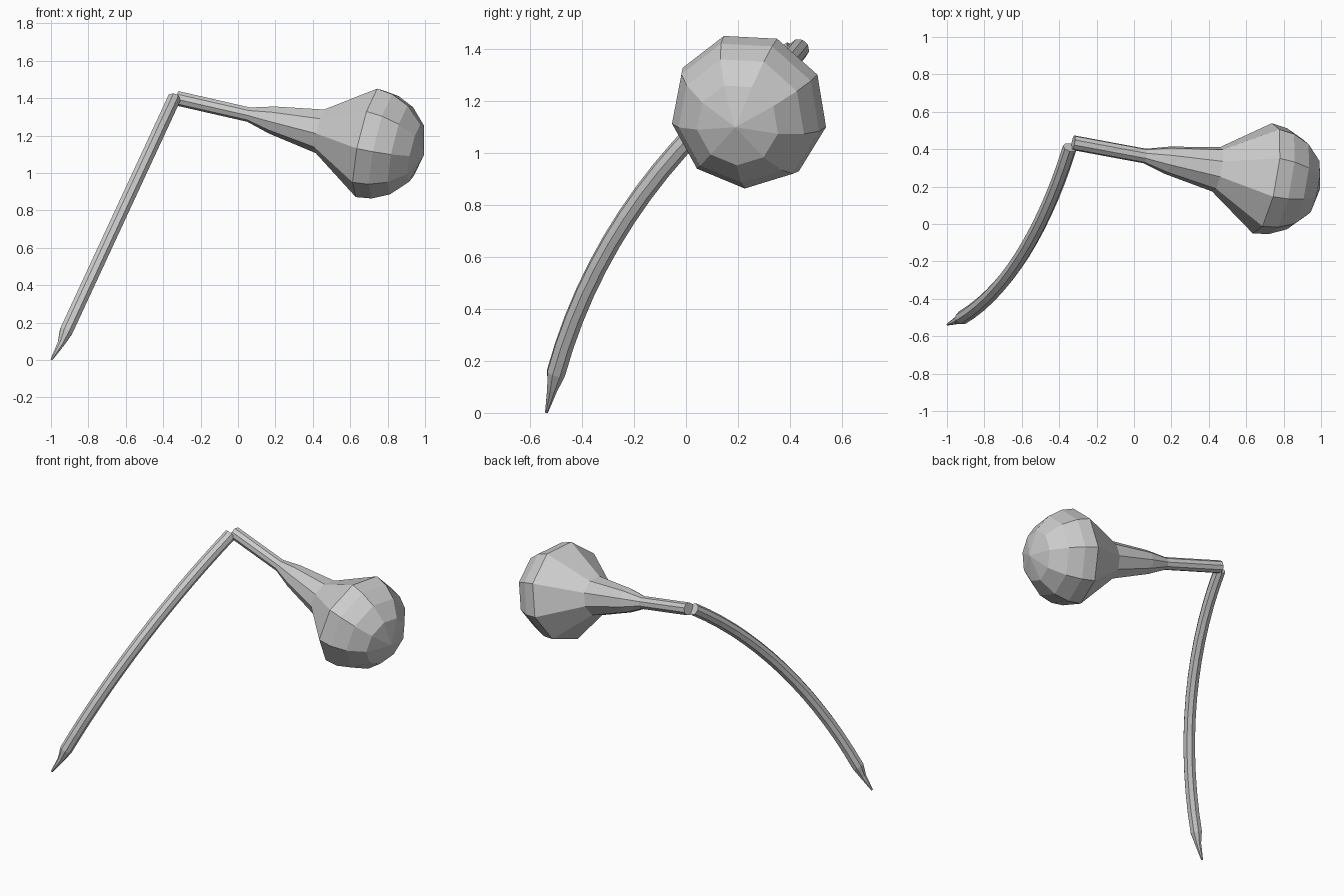
import bpy, bmesh, math
from mathutils import Vector

if "Cube" in bpy.data.objects:
    bpy.data.objects.remove(bpy.data.objects["Cube"])


def loft(name, centers, radii, sides, ref, phase=0.0):
    """Skin rings of the given radii along a path; a zero radius makes a pole."""
    bm = bmesh.new()
    rings = []
    last = len(centers) - 1
    for i, (c, r) in enumerate(zip(centers, radii)):
        t = (centers[min(i + 1, last)] - centers[max(i - 1, 0)]).normalized()
        e1 = (ref - t * ref.dot(t)).normalized()
        e2 = t.cross(e1)
        if r == 0:
            rings.append([bm.verts.new(c)])
            continue
        ring = []
        for k in range(sides):
            a = phase + math.tau * k / sides
            ring.append(bm.verts.new(c + r * (math.cos(a) * e1 + math.sin(a) * e2)))
        rings.append(ring)
    for a, b in zip(rings, rings[1:]):
        for k in range(sides):
            n = (k + 1) % sides
            if len(b) == 1:
                bm.faces.new((a[k], a[n], b[0]))
            else:
                bm.faces.new((a[k], a[n], b[n], b[k]))
    for ring in (rings[0], rings[-1]):
        if len(ring) > 2:
            bm.faces.new(ring)
    bmesh.ops.recalc_face_normals(bm, faces=bm.faces)
    mesh = bpy.data.meshes.new(name)
    bm.to_mesh(mesh)
    bm.free()
    obj = bpy.data.objects.new(name, mesh)
    bpy.context.collection.objects.link(obj)
    return obj


# Bulb head: thin neck flaring into a hemisphere, nine sides
start = Vector((-0.325, 0.435, 1.4))
bulb = Vector((0.698, 0.245, 1.167))
axis = (bulb - start).normalized()
length = (bulb - start).length
R = 0.304
profile = [(0, 0.04), (0.40, 0.04), (0.53, 0.076), (0.80, 0.122), (length, R)]
for deg in (16, 35, 58, 90):
    a = math.radians(deg)
    profile.append((length + R * 1.02 * math.sin(a), 0 if deg == 90 else R * math.cos(a)))
loft("bulb_head", [start + axis * s for s, r in profile], [r for s, r in profile],
     9, Vector((0, 0, -1)), math.radians(-3))

# Curved stem: circular arc in a tilted plane, through three (run, y) points
SLOPE = 0.464
K = math.hypot(1, SLOPE)


def in_plane(w, y):
    z = w / K
    return Vector((-0.99 + SLOPE * z, y, z))


(ax, ay), (bx, by), (cx, cy) = (0.155 * K, -0.50), (1.05 * K, 0.005), (1.395 * K, 0.41)
d = 2 * (ax * (by - cy) + bx * (cy - ay) + cx * (ay - by))
sa, sb, sc = ax * ax + ay * ay, bx * bx + by * by, cx * cx + cy * cy
ox = (sa * (by - cy) + sb * (cy - ay) + sc * (ay - by)) / d
oy = (sa * (cx - bx) + sb * (ax - cx) + sc * (bx - ax)) / d
rad = math.hypot(ax - ox, ay - oy)
a0 = math.atan2(ay - oy, ax - ox)
a1 = math.atan2(cy - oy, cx - ox)
turn = (a1 - a0 + math.pi) % math.tau - math.pi
N = 14
arc = [in_plane(ox + rad * math.cos(a0 + turn * i / N),
                oy + rad * math.sin(a0 + turn * i / N)) for i in range(N + 1)]

# Pointed tip at the foot of the stem
tip = [Vector((-0.997, -0.537, 0.002)), Vector((-0.945, -0.515, 0.09))]
loft("curved_stem", tip + arc, [0.006, 0.021] + [0.038] * (N + 1),
     8, Vector((1, 0, -SLOPE)), math.pi / 8)
